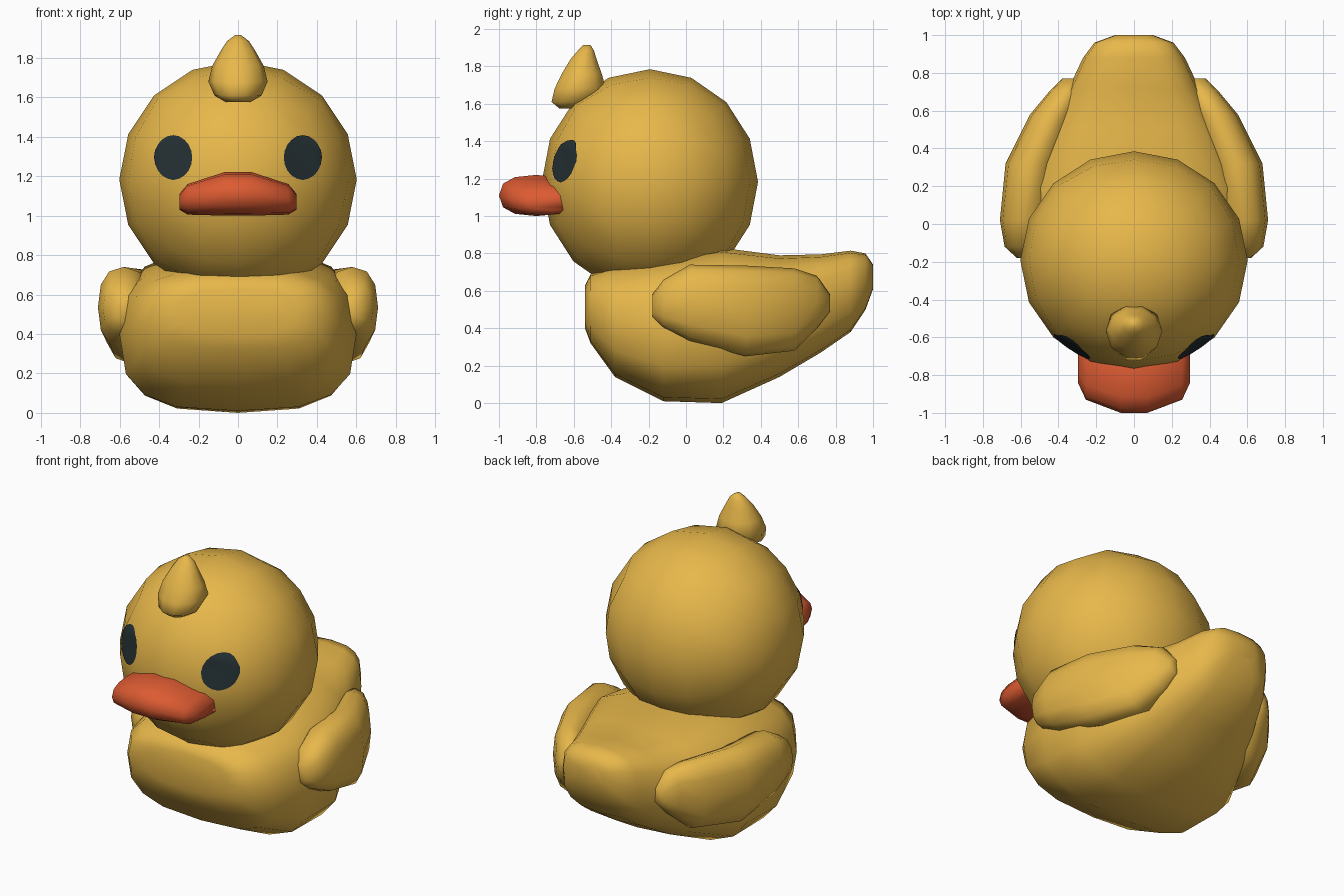
import bpy, bmesh, math
from mathutils import Vector
from mathutils.bvhtree import BVHTree

if "Cube" in bpy.data.objects:
    bpy.data.objects.remove(bpy.data.objects["Cube"])


def material(name, rgb):
    m = bpy.data.materials.new(name)
    m.diffuse_color = (*rgb, 1)
    m.use_nodes = True
    m.node_tree.nodes["Principled BSDF"].inputs["Base Color"].default_value = m.diffuse_color
    return m


YELLOW = material("warm yellow", (0.80, 0.475, 0.069))
ORANGE = material("orange red", (0.72, 0.105, 0.032))
DARK = material("dark slate", (0.018, 0.030, 0.034))


def finish(name, bm, mat, mirror=False):
    bmesh.ops.recalc_face_normals(bm, faces=bm.faces)
    for f in bm.faces:
        f.smooth = True
    me = bpy.data.meshes.new(name)
    bm.to_mesh(me)
    bm.free()
    me.materials.append(mat)
    ob = bpy.data.objects.new(name, me)
    bpy.context.collection.objects.link(ob)
    if mirror:
        ob.modifiers.new("mirror", 'MIRROR')
    return ob


def loft(name, axis, stations, mat, n=16, power=2.0, mirror=False):
    """Superellipse rings along an axis; station = (t, min_a, max_a, min_b, max_b)."""
    bm = bmesh.new()
    rings = []
    for t, a0, a1, b0, b1 in stations:
        ring = []
        for i in range(n):
            w = 2 * math.pi * i / n
            c, s = math.cos(w), math.sin(w)
            a = (a0 + a1) / 2 + (a1 - a0) / 2 * math.copysign(abs(c) ** (2 / power), c)
            b = (b0 + b1) / 2 + (b1 - b0) / 2 * math.copysign(abs(s) ** (2 / power), s)
            p = [a, b]
            p.insert("xyz".index(axis), t)
            ring.append(bm.verts.new(p))
        rings.append(ring)
    for r, q in zip(rings, rings[1:]):
        for i in range(n):
            j = (i + 1) % n
            bm.faces.new((r[i], r[j], q[j], q[i]))
    bm.faces.new(rings[0])
    bm.faces.new(rings[-1])
    return finish(name, bm, mat, mirror)


# head: cube subdivided and blown up to a coarse ball
CENTRE = Vector((0, -0.193, 1.183))
bm = bmesh.new()
bmesh.ops.create_cube(bm, size=2)
bmesh.ops.subdivide_edges(bm, edges=bm.edges[:], cuts=3, use_grid_fill=True)
for v in bm.verts:
    d = Vector([math.tan(c * math.pi / 4) for c in v.co]).normalized()
    v.co = CENTRE + Vector((d.x * 0.602, d.y * 0.578, d.z * 0.602))
bmesh.ops.recalc_face_normals(bm, faces=bm.faces)
head_tree = BVHTree.FromBMesh(bm)
finish("head", bm, YELLOW)

# body: chest to upturned tail (y, half width, bottom, top)
profile = [(-0.54, 0.30, 0.40, 0.63), (-0.51, 0.43, 0.32, 0.69),
           (-0.38, 0.53, 0.14, 0.735), (-0.12, 0.60, 0.01, 0.78),
           (0.19, 0.60, 0.0, 0.83), (0.50, 0.46, 0.14, 0.79),
           (0.72, 0.345, 0.27, 0.795), (0.88, 0.27, 0.38, 0.815),
           (0.96, 0.21, 0.50, 0.80), (1.0, 0.10, 0.61, 0.74)]
loft("body", "y", [(y, -w, w, b, t) for y, w, b, t in profile], YELLOW, 16, 2.9)

# wings
loft("wings", "y", [(-0.18, 0.52, 0.62, 0.46, 0.58),
                    (-0.12, 0.48, 0.685, 0.40, 0.66),
                    (0.02, 0.45, 0.71, 0.33, 0.74),
                    (0.32, 0.41, 0.68, 0.25, 0.735),
                    (0.58, 0.31, 0.55, 0.28, 0.72),
                    (0.70, 0.27, 0.45, 0.40, 0.68),
                    (0.77, 0.29, 0.38, 0.49, 0.58)], YELLOW, 12, 2.4, True)

# tuft on the forehead
loft("tuft", "z", [(1.575, -0.06, 0.06, -0.68, -0.56),
                   (1.61, -0.12, 0.12, -0.725, -0.48),
                   (1.68, -0.15, 0.15, -0.71, -0.42),
                   (1.76, -0.13, 0.13, -0.67, -0.445),
                   (1.84, -0.085, 0.085, -0.62, -0.475),
                   (1.885, -0.055, 0.055, -0.58, -0.49),
                   (1.915, -0.015, 0.015, -0.55, -0.51)], YELLOW, 10)

# beak, lofted from side to side
half = [(0.07, -1.0, -0.60, 1.0, 1.22), (0.255, -0.93, -0.58, 1.005, 1.16),
        (0.297, -0.84, -0.56, 1.03, 1.11)]
loft("beak", "x", [(-s[0], *s[1:]) for s in reversed(half)] + half, ORANGE, 12, 2.5)

# eyes: thin ovals laid on the head surface
bm = bmesh.new()
SIDES, RINGS = 20, 6


def eye_point(r, w):
    p = Vector((0.325 + 0.096 * r * math.cos(w), -1.2, 1.293 + 0.112 * r * math.sin(w)))
    hit = head_tree.ray_cast(p, Vector((0, 1, 0)))
    return bm.verts.new(hit[0] + hit[1] * 0.006)


middle = eye_point(0, 0)
prev = None
for k in range(1, RINGS + 1):
    ring = [eye_point(k / RINGS, 2 * math.pi * i / SIDES) for i in range(SIDES)]
    for i in range(SIDES):
        j = (i + 1) % SIDES
        bm.faces.new((prev[i], ring[i], ring[j], prev[j]) if prev else (middle, ring[i], ring[j]))
    prev = ring
bm.normal_update()
eyes = finish("eyes", bm, DARK, True)
if eyes.data.polygons[0].normal.y > 0:
    eyes.data.flip_normals()
